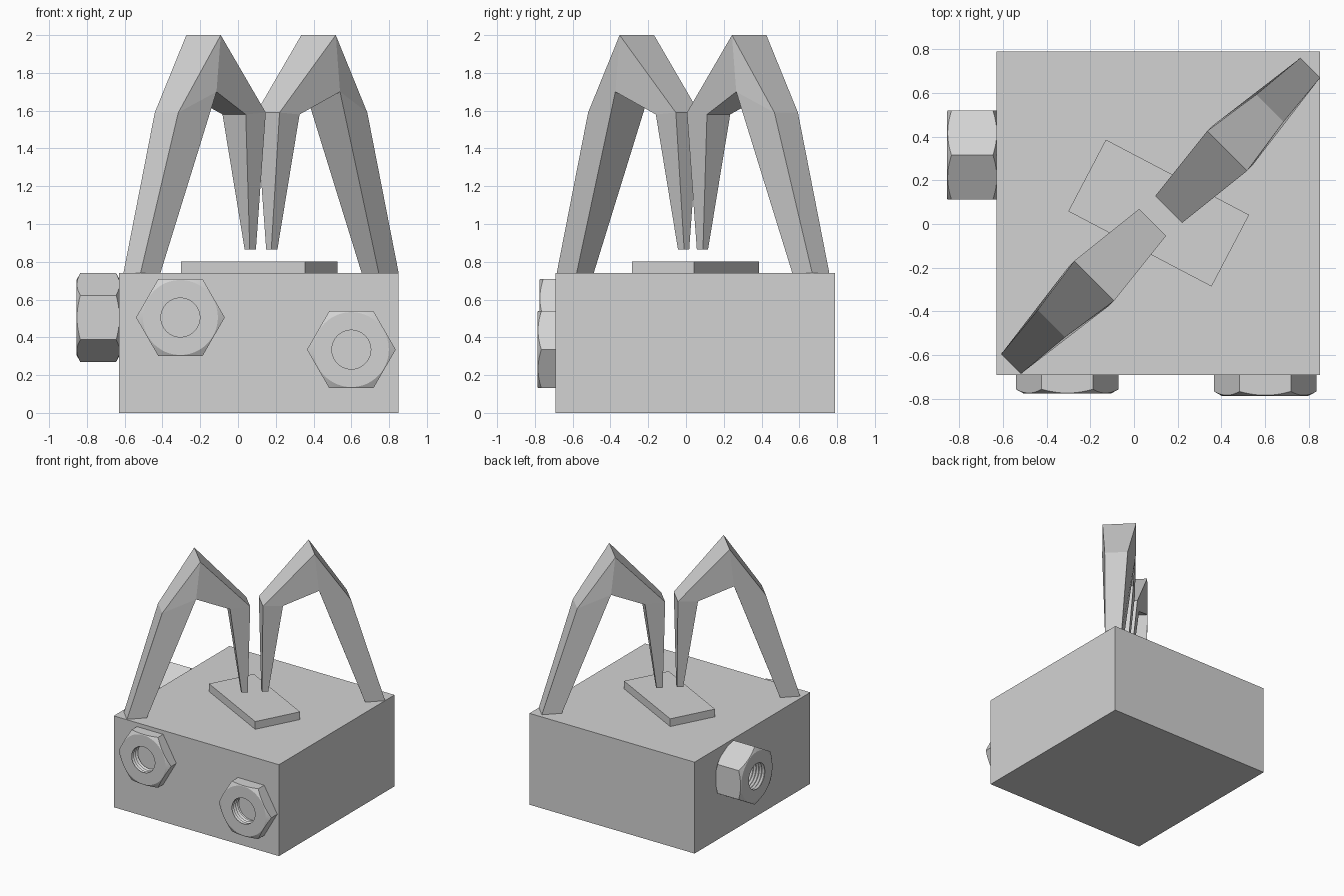
import bpy, bmesh, math
from mathutils import Vector, Matrix

if "Cube" in bpy.data.objects:
    bpy.data.objects.remove(bpy.data.objects["Cube"])

grey = bpy.data.materials.new("light grey")
grey.diffuse_color = (0.65, 0.65, 0.65, 1)
grey.use_nodes = True
grey.node_tree.nodes["Principled BSDF"].inputs["Base Color"].default_value = grey.diffuse_color


def finish(bm, name):
    bmesh.ops.recalc_face_normals(bm, faces=bm.faces[:])
    me = bpy.data.meshes.new(name)
    bm.to_mesh(me)
    bm.free()
    me.materials.append(grey)
    ob = bpy.data.objects.new(name, me)
    bpy.context.collection.objects.link(ob)
    return ob


def box(name, center, size, turn=0):
    bm = bmesh.new()
    bmesh.ops.create_cube(bm, size=1, matrix=Matrix.Translation(center)
                          @ Matrix.Rotation(turn, 4, 'Z') @ Matrix.Diagonal((*size, 1)))
    return finish(bm, name)


# Claw outline: distance along the diagonal, height, half width
PROFILE = [(-0.849, 0.74, 0.064), (-0.59, 1.59, 0.088), (-0.313, 2.0, 0.129),
           (0.066, 1.59, 0.087), (0.06, 0.865, 0.019), (0.014, 0.865, 0.019),
           (-0.084, 1.58, 0.087), (-0.345, 1.70, 0.129), (-0.70, 0.74, 0.064)]
SIDES = [(0, 1, 7, 8), (1, 2, 7), (2, 3, 6, 7), (3, 4, 5, 6)]


def claw(name, flip, offset):
    along = Vector((1, 1, 0)).normalized()
    across = Vector((1, -1, 0)).normalized()
    bm = bmesh.new()
    rails = []
    for s in (-1, 1):
        rails.append([bm.verts.new(along * (0.225 - u if flip else u)
                                   + across * (offset + s * w) + Vector((0, 0, z)))
                      for u, z, w in PROFILE])
    a, b = rails
    n = len(PROFILE)
    for i in range(n):
        j = (i + 1) % n
        bm.faces.new((a[i], a[j], b[j], b[i]))
    for rail in rails:
        for f in SIDES:
            bm.faces.new([rail[i] for i in f])
    return finish(bm, name)


def nut(name, center, rotation):
    """Chamfered hex nut with a threaded through hole, as a closed loop of rings."""
    R, half, hole, seg, turns = 0.235, 0.115, 0.103, 72, 9
    apothem = R * math.cos(math.pi / 6)
    face_r = apothem * 0.975

    def hex_r(t):
        return apothem / math.cos(t % (math.pi / 3) - math.pi / 6)

    def drop(t):
        return half - (hex_r(t) - face_r) * 0.55

    rings = [lambda t: (face_r, half), lambda t: (hex_r(t), drop(t)),
             lambda t: (hex_r(t), -drop(t)), lambda t: (face_r, -half)]
    for k in range(2 * turns + 1):          # thread ridges
        r = hole + (0.012 if k % 2 else 0)
        z = -half + 2 * half * k / (2 * turns)
        rings.append(lambda t, r=r, z=z: (r, z))
    bm = bmesh.new()
    loops = []
    for ring in rings:
        loop = []
        for i in range(seg):
            t = 2 * math.pi * i / seg
            r, z = ring(t)
            loop.append(bm.verts.new((r * math.cos(t), r * math.sin(t), z)))
        loops.append(loop)
    for k, a in enumerate(loops):
        b = loops[(k + 1) % len(loops)]
        for i in range(seg):
            j = (i + 1) % seg
            bm.faces.new((a[i], a[j], b[j], b[i]))
    bmesh.ops.transform(bm, matrix=Matrix.Translation(center) @ rotation, verts=bm.verts[:])
    ob = finish(bm, name)
    bpy.ops.object.select_all(action='DESELECT')
    bpy.context.view_layer.objects.active = ob
    ob.select_set(True)
    bpy.ops.object.shade_smooth_by_angle(angle=math.radians(22))
    return ob


# Base block and tilted plate
box("base_block", (0.11, 0.05, 0.37), (1.48, 1.48, 0.74))
box("top_plate", (0.113, 0.05, 0.77), (0.74, 0.37, 0.065), math.radians(-27.7))

# Two facing claws on the diagonal
claw("front_left_claw", False, 0.055)
claw("back_right_claw", True, 0.065)

# Hex nuts: two sunk into the front, one standing out on the left
to_front = Matrix.Rotation(math.pi / 2, 4, 'X')
to_left = Matrix.Rotation(-math.pi / 2, 4, 'Y')
nut("front_nut_left", (-0.305, -0.661, 0.505), to_front)
nut("front_nut_right", (0.60, -0.671, 0.335), to_front)
nut("left_nut", (-0.74, 0.315, 0.505), to_left)
